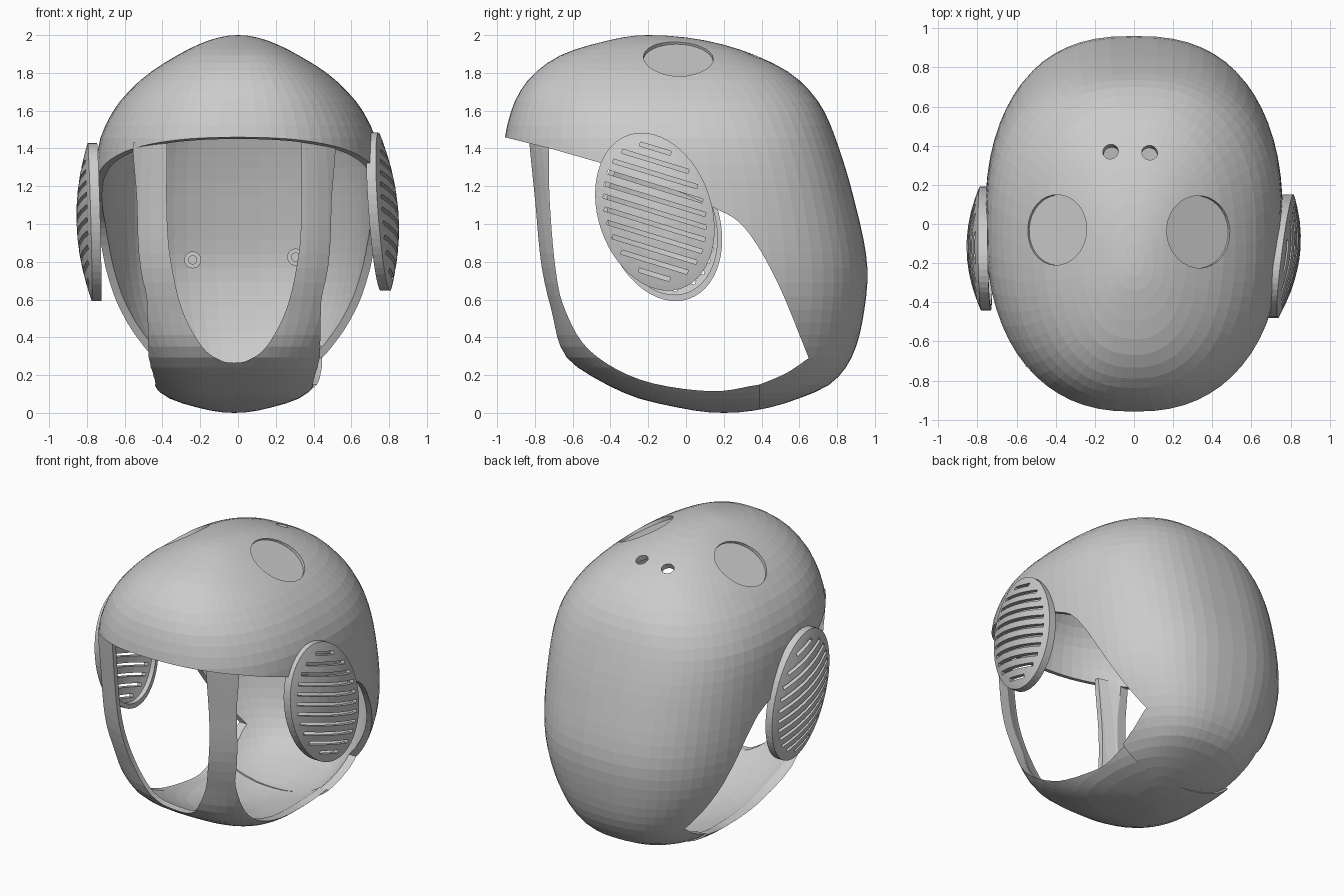
import bpy, bmesh, math
from mathutils import Vector, Matrix

if "Cube" in bpy.data.objects:
    bpy.data.objects.remove(bpy.data.objects["Cube"])

# Hull sections: z, front y, back y, y of widest point, half width
TOP = [(2, -.2, -.2, -.2, 0), (1.97, -.42, .11, -.18, .16), (1.9, -.65, .35, -.15, .31),
       (1.8, -.80, .55, -.12, .47), (1.7, -.88, .66, -.1, .58), (1.6, -.925, .73, -.07, .66),
       (1.43, -.962, .80, -.03, .735)]
LOW = [(.8, -.80, .958, 0, .75), (.55, -.735, .945, .02, .70), (.3, -.64, .88, .06, .57),
       (.15, -.42, .76, .12, .44), (.07, -.23, .58, .16, .33), (.03, -.05, .45, .18, .2),
       (0, .2, .2, .2, 0)]
DOME = TOP + [(1.15, -.96, .885, 0, .76)] + LOW
MASK = TOP[:5] + [(1.6, -.895, .73, -.05, .66), (1.43, -.872, .80, -.02, .735),
                  (1.15, -.84, .885, 0, .76)] + LOW
SEG, ROWS = 64, 40


def new_obj(name, bm):
    bmesh.ops.recalc_face_normals(bm, faces=bm.faces[:])
    me = bpy.data.meshes.new(name)
    bm.to_mesh(me)
    bm.free()
    ob = bpy.data.objects.new(name, me)
    bpy.context.collection.objects.link(ob)
    bpy.context.view_layer.update()
    return ob


def apply_mod(ob, mod):
    bpy.context.view_layer.objects.active = ob
    bpy.ops.object.modifier_apply(modifier=mod.name)


def cut(ob, cutter):
    m = ob.modifiers.new("cut", 'BOOLEAN')
    m.operation, m.solver, m.object = 'DIFFERENCE', 'EXACT', cutter
    apply_mod(ob, m)
    bpy.data.objects.remove(cutter)


def smooth(pts, k=5):
    """Catmull-Rom curve through 2D points."""
    p = [Vector(q) for q in pts]
    p = [2 * p[0] - p[1]] + p + [2 * p[-1] - p[-2]]
    out = []
    for a, b, c, d in zip(p, p[1:], p[2:], p[3:]):
        for i in range(k):
            t = i / k
            out.append(.5 * (2 * b + (c - a) * t + (2 * a - 5 * b + 4 * c - d) * t * t
                             + (3 * b - a - 3 * c + d) * t ** 3))
    return [tuple(v) for v in out] + [tuple(pts[-1])]


def prism(pts, axis, lo, hi):
    """Outline extruded along x (yz outline) or y (xz outline)."""
    bm = bmesh.new()
    at = (lambda a, b, h: (h, a, b)) if axis == 'x' else (lambda a, b, h: (a, h, b))
    f = bm.faces.new([bm.verts.new(at(a, b, lo)) for a, b in pts])
    r = bmesh.ops.extrude_face_region(bm, geom=[f])
    vec = Vector((hi - lo, 0, 0)) if axis == 'x' else Vector((0, hi - lo, 0))
    bmesh.ops.translate(bm, verts=[v for v in r['geom'] if isinstance(v, bmesh.types.BMVert)], vec=vec)
    return new_obj("cutter", bm)


def loft(name, rings):
    """Closed skin over rings; the first and last entries are single points."""
    bm = bmesh.new()
    vs = [[bm.verts.new(c) for c in r] for r in rings]
    for a, b in zip(vs, vs[1:]):
        n = max(len(a), len(b))
        for i in range(n):
            j = (i + 1) % n
            if len(a) == 1:
                bm.faces.new((a[0], b[i], b[j]))
            elif len(b) == 1:
                bm.faces.new((a[i], a[j], b[0]))
            else:
                bm.faces.new((a[i], a[j], b[j], b[i]))
    return new_obj(name, bm)


def section(table, t):
    """Cubic interpolation of the section table at polar angle t."""
    ts = [math.acos(max(-1, min(1, r[0] - 1))) for r in table]
    i = max(k for k in range(len(ts) - 1) if ts[k] <= t + 1e-9)

    def tan(k, c):
        a, b = max(k - 1, 0), min(k + 1, len(ts) - 1)
        return (table[b][c] - table[a][c]) / (ts[b] - ts[a])
    h = ts[i + 1] - ts[i]
    u = (t - ts[i]) / h
    return [(2 * u**3 - 3 * u**2 + 1) * table[i][c] + (u**3 - 2 * u**2 + u) * h * tan(i, c)
            + (3 * u**2 - 2 * u**3) * table[i + 1][c] + (u**3 - u**2) * h * tan(i + 1, c)
            for c in range(1, 5)]


def hull(name, table, nf, thick):
    rings = [[(0, -.2, 2)]]
    for r in range(1, ROWS):
        t = math.pi * r / ROWS
        yf, yb, ym, w = section(table, t)
        ring = []
        for k in range(SEG):
            c, s = math.cos(2 * math.pi * k / SEG), math.sin(2 * math.pi * k / SEG)
            e = 2 / (2.5 if s > 0 else nf)
            x = math.copysign(abs(c) ** e, c) * w if abs(c) > 1e-6 else 0
            y = abs(s) ** e * ((yb - ym) if s > 0 else (yf - ym)) if abs(s) > 1e-6 else 0
            ring.append((x, ym + y, 1 + math.cos(t)))
        rings.append(ring)
    ob = loft(name, rings + [[(0, .2, 0)]])
    m = ob.modifiers.new("thick", 'SOLIDIFY')
    m.thickness, m.offset = thick, -1
    apply_mod(ob, m)
    return ob


# Dome, brim and back of the helmet
dome = hull("helmet_dome", DOME, 2.35, .04)

# Round dents and small holes on the crown
for x, y, rad, depth in [(-.4, -.03, .18, .028), (.335, -.04, .185, .028),
                         (-.12, .37, .04, .15), (.08, .365, .04, .15)]:
    hit, loc, nor, _ = dome.ray_cast(Vector((x, y, 3)), Vector((0, 0, -1)))
    bm = bmesh.new()
    mat = Matrix.Translation(loc + nor * (.1 - depth)) @ nor.to_track_quat('Z', 'Y').to_matrix().to_4x4()
    bmesh.ops.create_cone(bm, cap_ends=True, segments=32, radius1=rad, radius2=rad, depth=.2, matrix=mat)
    cut(dome, new_obj("cutter", bm))

# Brim line and rear edge of the side openings
brim = [(-1.3, 1.54), (-.96, 1.46), (-.72, 1.40), (-.44, 1.32)]
rear = smooth([(-.15, 1.22), (.14, 1.09), (.31, .98), (.48, .70), (.65, .29)])
under = smooth([(.65, .29), (.53, .21), (.39, .15)])[1:]
cut(dome, prism(brim + rear + under + [(.38, -.3), (-1.3, -.3)], 'x', -2, 2))

# Face mask with chin band
mask = hull("face_mask", MASK, 2.8, .035)
edge = smooth([(-.725, 1.43), (-.722, 1.13), (-.69, .757), (-.64, .545), (-.51, .33),
               (-.24, .175), (.127, .115), (.39, .15)])
cut(mask, prism([(-1.3, 1.56)] + edge + [(.38, -.3), (1.5, -.3), (1.5, 2.5), (-1.3, 2.5)], 'x', -2, 2))
half = smooth([(.355, 1.7), (.357, 1.3), (.355, 1.02), (.335, .80), (.275, .545), (.17, .35), (.07, .277), (0, .265)])
cut(mask, prism(half + [(-x, z) for x, z in half[-2::-1]], 'y', -2, -.1))
mask.location.x = -.02

# Bolts on the inner back wall
for i, (x, z) in enumerate([(-.24, .81), (.305, .825)]):
    hit, loc, nor, _ = dome.ray_cast(Vector((x, 0, z)), Vector((0, 1, 0)))
    for part, rad, dep in (("washer", .045, .03), ("head", .024, .06)):
        bpy.ops.mesh.primitive_cylinder_add(vertices=24, radius=rad, depth=dep,
                                            location=(x, loc.y - dep / 3, z), rotation=(math.pi / 2, 0, 0))
        bpy.context.object.name = f"bolt_{part}_{i}"


# Slotted oval ear covers
def ear(name, side, cy, cz, base, sy, sz):
    th = math.radians(19)
    ca, sa = math.cos(th), math.sin(th)
    A, B = .43, .30
    prof = [(r, .05 + .07 * (1 - r * r)) for r in (.2, .4, .6, .8, .93, 1)]
    prof += [(1, 0), (.92, 0)] + [(r, .02 + .07 * (1 - r * r)) for r in (.92, .8, .6, .4, .2)]
    rings = [[(.12 * side, 0, 0)]]
    for r, h in prof:
        ring = []
        for k in range(56):
            a = 2 * math.pi * k / 56
            p, q = B * r * math.cos(a), A * r * math.sin(a)
            ring.append((h * side, p * ca - q * sa, p * sa + q * ca))
        rings.append(ring)
    ob = loft(name, rings + [[(.09 * side, 0, 0)]])
    # slots slope down towards the back, each fitted to the oval
    slope = math.radians(-17)
    d, n = Vector((math.cos(slope), math.sin(slope))), Vector((-math.sin(slope), math.cos(slope)))
    loc2 = lambda v: Vector(((v.x * ca + v.y * sa) / B, (-v.x * sa + v.y * ca) / A))
    bm = bmesh.new()
    for i in range(-5, 6):
        s = i * .064
        P, D = loc2(n * s), loc2(d)
        a, b, c = D.dot(D), P.dot(D), P.dot(P) - .86 ** 2
        disc = b * b - a * c
        if disc <= 0:
            continue
        mid, hl = n * s + d * (-b / a), math.sqrt(disc) / a
        mat = (Matrix.Translation((0, mid.x, mid.y)) @ Matrix.Rotation(slope, 4, 'X')
               @ Matrix.Diagonal((1, 2 * hl, .022, 1)))
        bmesh.ops.create_cube(bm, size=1, matrix=mat)
    cut(ob, new_obj("cutter", bm))
    for v in ob.data.vertices:
        v.co.x += side * (base + sy * v.co.y + sz * v.co.z)
    ob.location = (0, cy, cz)


ear("ear_cover_right", 1, -.165, 1.065, .725, .11, -.055)
ear("ear_cover_left", -1, -.125, 1.01, .735, .02, .03)
